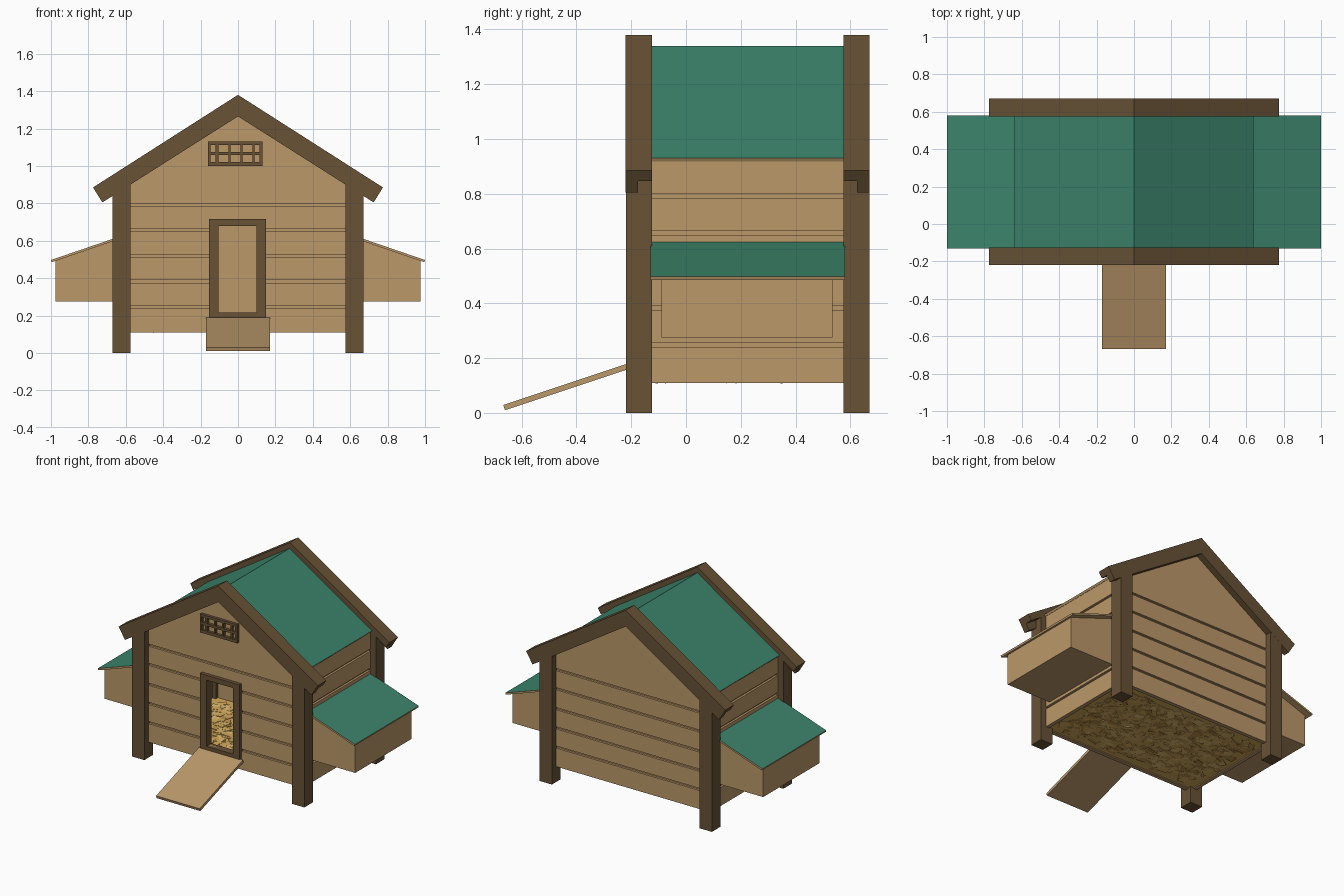
import bpy, bmesh, math, random
from mathutils import Matrix, Vector

if "Cube" in bpy.data.objects:
    bpy.data.objects.remove(bpy.data.objects["Cube"])

random.seed(4)
YC = 0.225          # middle of the house, front to back
SLOPE = 0.639       # roof pitch


def srgb(r, g, b):
    return [((c / 255 + 0.055) / 1.055) ** 2.4 for c in (r, g, b)] + [1]


def material(name, rgb):
    m = bpy.data.materials.new(name)
    m.diffuse_color = srgb(*rgb)
    m.use_nodes = True
    m.node_tree.nodes["Principled BSDF"].inputs["Base Color"].default_value = m.diffuse_color
    return m


WOOD = material("tan_wood", (187, 152, 106))
DARK = material("dark_wood", (104, 82, 54))
GREEN = material("green_roofing", (60, 132, 107))
STRAW = [material("straw_gold", (214, 172, 92)),
         material("straw_light", (226, 188, 112)),
         material("straw_brown", (184, 142, 72))]


def finish(name, bm, mats):
    me = bpy.data.meshes.new(name)
    bm.to_mesh(me)
    bm.free()
    for m in mats:
        me.materials.append(m)
    ob = bpy.data.objects.new(name, me)
    bpy.context.collection.objects.link(ob)
    return ob


def build(name, mats, prisms, top_paint=False):
    """Each prism is (x/z outline, y0, y1); top_paint colours upward faces."""
    bm = bmesh.new()
    for pts, y0, y1 in prisms:
        a = [bm.verts.new((x, y0, z)) for x, z in pts]
        b = [bm.verts.new((x, y1, z)) for x, z in pts]
        n = len(pts)
        bm.faces.new(a)
        bm.faces.new(b[::-1])
        for i in range(n):
            bm.faces.new((a[i], b[i], b[(i + 1) % n], a[(i + 1) % n]))
    bmesh.ops.recalc_face_normals(bm, faces=bm.faces)
    if top_paint:
        for f in bm.faces:
            f.material_index = int(f.normal.z > 0.7)
    return finish(name, bm, mats)


def box(x0, x1, y0, y1, z0, z1):
    return ([(x0, z0), (x1, z0), (x1, z1), (x0, z1)], y0, y1)


def mirrored(half):
    """Close an x/z outline that starts and ends on x = 0."""
    return half + [(-x, z) for x, z in half[::-1] if x > 0]


def ends(prisms, back):
    """Reflect prisms to the back gable when asked."""
    return [(p, 2 * YC - b, 2 * YC - a) for p, a, b in prisms] if back else prisms


ROWS = [(.11, .24), (.255, .375), (.39, .51), (.525, .65), (.665, .785)]
DX0, DX1, DZ0, DZ1 = -.105, .10, .215, .68      # door opening


def row(y0, y1, z0, z1, door):
    """One wall strip, cut around the door opening."""
    if not door:
        return [box(-.6, .6, y0, y1, z0, z1)]
    out = [box(-.6, DX0, y0, y1, z0, z1), box(DX1, .6, y0, y1, z0, z1)]
    if z0 < DZ0:
        out.append(box(DX0, DX1, y0, y1, z0, min(z1, DZ0)))
    if z1 > DZ1:
        out.append(box(DX0, DX1, y0, y1, max(z0, DZ1), z1))
    return out


for back, side in ((False, "front"), (True, "back")):
    # gable wall: planks, backing behind the grooves, triangular top
    wall = []
    for z0, z1 in ROWS:
        wall += row(-.175, -.160, z0, z1, not back)
    wall += row(-.160, -.148, .11, .80, not back)
    gable = [(-.6, .80), (.6, .80), (.6, 1.335 - SLOPE * .6), (0, 1.335),
             (-.6, 1.335 - SLOPE * .6)]
    wall.append((gable, -.175, -.148))
    build(side + "_wall", [WOOD], ends(wall, back))

    # bargeboards with a shallower cap behind them
    board = mirrored([(0, 1.38), (.775, .885), (.725, .805), (.0, 1.265)])
    cap = mirrored([(0, 1.38), (.775, .885), (.750, .846), (.0, 1.33)])
    board.pop(4 if board[4][0] == 0 else -1) if board.count((0, 1.265)) > 1 else None
    build(side + "_bargeboard", [DARK],
          ends([(board, -.22, -.175), (cap, -.175, -.125)], back))

    # corner posts
    for s, lr in ((1, "right"), (-1, "left")):
        post = [(s * .575, 0), (s * .67, 0), (s * .67, 1.34 - SLOPE * .67),
                (s * .575, 1.34 - SLOPE * .575)]
        build(f"{side}_{lr}_post", [DARK], ends([(post, -.2195, -.125)], back))

for s, lr in ((1, "right"), (-1, "left")):
    # side wall planks and backing
    def sbox(x0, x1, y0, y1, z0, z1):
        return box(*sorted((s * x0, s * x1)), y0, y1, z0, z1)
    planks = [sbox(.612, .627, -.15, .60, z0, z1) for z0, z1 in ROWS + [(.80, .925)]]
    planks.append(sbox(.600, .612, -.15, .60, .11, .925))
    build(lr + "_wall", [WOOD], planks)

    # roof slope, green on top
    roof = [(0, 1.34), (s * .64, .931), (s * .633, .918), (0, 1.324)]
    build(lr + "_roof", [WOOD, GREEN], [(roof, -.13, .58)], True)

    # nest box and its sloping lid
    nest = [(s * .62, .275), (s * .975, .275), (s * .975, .492), (s * .62, .616)]
    build(lr + "_nest_box", [WOOD], [(nest, -.09, .535)])
    lid = [(s * .62, .627), (s * 1.0, .497), (s * .996, .485), (s * .62, .614)]
    build(lr + "_nest_lid", [WOOD, GREEN], [(lid, -.13, .58)], True)

# door frame
build("door_frame", [DARK], [
    box(-.155, DX0, -.20, -.145, .19, .715), box(DX1, .15, -.20, -.145, .19, .715),
    box(DX0, DX1, -.20, -.145, .19, DZ0), box(DX0, DX1, -.20, -.145, DZ1, .715)])

# gable vent: rails and bars over the wall
bars = [(-.16, -.147), (-.12, -.104), (-.05, -.04), (.013, .024), (.077, .088), (.115, .13)]
rails = [(1.0, 1.02), (1.058, 1.075), (1.112, 1.13)]
build("gable_vent", [DARK],
      [box(a, b, -.195, -.17, 1.0, 1.13) for a, b in bars]
      + [box(-.16, .13, -.194, -.17, a, b) for a, b in rails])

# ramp board, tilted from the ground up to the door
foot, head = Vector((0, -.664, .019)), Vector((0, -.185, .179))
length = (head - foot).length
ramp = build("ramp", [WOOD], [box(-.17, .17, 0, length, -.01, .01)])
ramp.data.transform(Matrix.Translation(foot)
                    @ Matrix.Rotation(math.atan2(head.z - foot.z, head.y - foot.y), 4, 'X'))

# straw bedding: a thin bed with scattered flakes on both faces
bm = bmesh.new()
bmesh.ops.create_cube(bm, size=1, matrix=Matrix.Translation((0, YC, .122))
                      @ Matrix.Diagonal((1.2, .746, .010, 1)))
for i in range(900):
    spin = random.gauss(0, .45)
    m = (Matrix.Translation((random.uniform(-.54, .54), random.uniform(-.09, .54),
                             random.choice((.115, .130))))
         @ Matrix.Rotation(spin, 4, 'Z') @ Matrix.Rotation(random.uniform(-.1, .1), 4, 'X')
         @ Matrix.Rotation(random.uniform(-.08, .08), 4, 'Y')
         @ Matrix.Diagonal((random.uniform(.06, .11), random.uniform(.03, .055), .003, 1)))
    cube = bmesh.ops.create_cube(bm, size=1, matrix=m)
    tone = random.choice((0, 0, 1, 2))
    for f in {f for v in cube["verts"] for f in v.link_faces}:
        f.material_index = tone
finish("straw_bedding", bm, STRAW)
